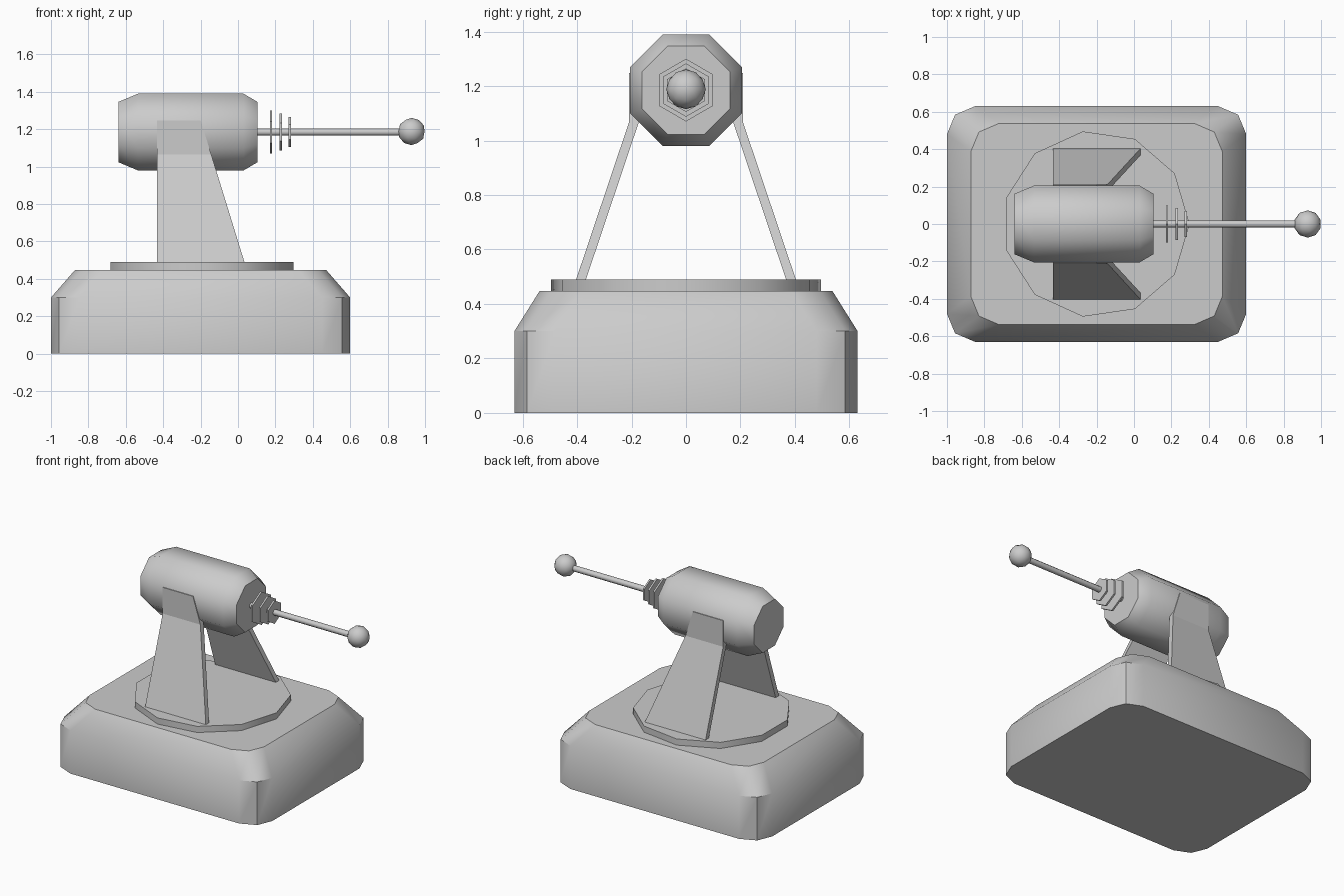
import bpy, bmesh
from math import pi, sin, cos

if "Cube" in bpy.data.objects:
    bpy.data.objects.remove(bpy.data.objects["Cube"])

AXIS_Z = 1.185  # height of the barrel and rod axis


def finish(name, verts, faces, smooth=None):
    mesh = bpy.data.meshes.new(name)
    mesh.from_pydata(verts, [], faces)
    bm = bmesh.new()
    bm.from_mesh(mesh)
    bmesh.ops.recalc_face_normals(bm, faces=bm.faces)
    bm.to_mesh(mesh)
    bm.free()
    ob = bpy.data.objects.new(name, mesh)
    bpy.context.collection.objects.link(ob)
    if smooth:
        bpy.ops.object.select_all(action='DESELECT')
        ob.select_set(True)
        bpy.context.view_layer.objects.active = ob
        bpy.ops.object.shade_smooth_by_angle(angle=smooth * pi / 180)
    return ob


def loft(name, rings, smooth=None):
    """Skin a stack of equal-length rings and cap both ends."""
    n = len(rings[0])
    faces = [list(range(n)), list(range(n * (len(rings) - 1), n * len(rings)))]
    for k in range(len(rings) - 1):
        for i in range(n):
            j = (i + 1) % n
            faces.append([k * n + i, k * n + j, (k + 1) * n + j, (k + 1) * n + i])
    return finish(name, [v for r in rings for v in r], faces, smooth)


def lathe_x(name, sides, profile, start=0.0, smooth=None):
    """Polygonal solid around the horizontal axis from (x, radius) pairs."""
    rings = [[(x, r * cos(start + 2 * pi * i / sides),
               AXIS_Z + r * sin(start + 2 * pi * i / sides))
              for i in range(sides)] for x, r in profile]
    return loft(name, rings, smooth)


# Base: rectangle with two-segment corners and a sloped shoulder
def base_ring(hx, hy, z):
    corner = [(hx, hy - 0.15), (hx - 0.043, hy - 0.046), (hx - 0.15, hy)]
    quarter = corner + [(-x, y) for x, y in reversed(corner)]
    pts = quarter + [(-x, -y) for x, y in quarter]
    return [(x - 0.2, y, z) for x, y in pts]


loft("base", [base_ring(0.8, 0.63, 0), base_ring(0.8, 0.63, 0.3),
              base_ring(0.672, 0.538, 0.447)], smooth=42)

# Turntable: eleven-sided disc
loft("turntable", [[(-0.203 + 0.5 * cos(2 * pi * i / 11), 0.5 * sin(2 * pi * i / 11), z)
                    for i in range(11)] for z in (0.44, 0.49)], smooth=40)

# Support plates: lean inward, then stand upright against the barrel
# (front x, outer y, inner y, z)
sections = [(0.035, 0.404, 0.368, 0.488), (-0.143, 0.21, 0.174, 1.065),
            (-0.2, 0.21, 0.174, 1.247)]
for side, name in ((-1, "front_support"), (1, "back_support")):
    loft(name, [[(-0.433, side * yo, z), (x, side * yo, z),
                 (x, side * yi, z), (-0.433, side * yi, z)]
                for x, yo, yi, z in sections])

# Barrel: octagon with tapered ends
k = 1 / cos(pi / 8)
lathe_x("barrel", 8, [(-0.638, 0.162 * k), (-0.535, 0.205 * k),
                      (0.03, 0.205 * k), (0.103, 0.162 * k)], pi / 8, smooth=50)

# Rod, hexagonal cooling rings and ball tip
lathe_x("rod", 8, [(0.08, 0.02), (0.9, 0.02)], pi / 8, smooth=50)
for i, (x, r) in enumerate(((0.177, 0.115), (0.228, 0.098), (0.277, 0.08))):
    lathe_x(f"ring_{i + 1}", 6, [(x - 0.006, r), (x + 0.006, r)], pi / 2)

bpy.ops.mesh.primitive_ico_sphere_add(subdivisions=2, radius=0.073,
                                      location=(0.928, 0, AXIS_Z + 0.003))
bpy.context.object.name = "ball_tip"
bpy.ops.object.shade_smooth_by_angle(angle=50 * pi / 180)
